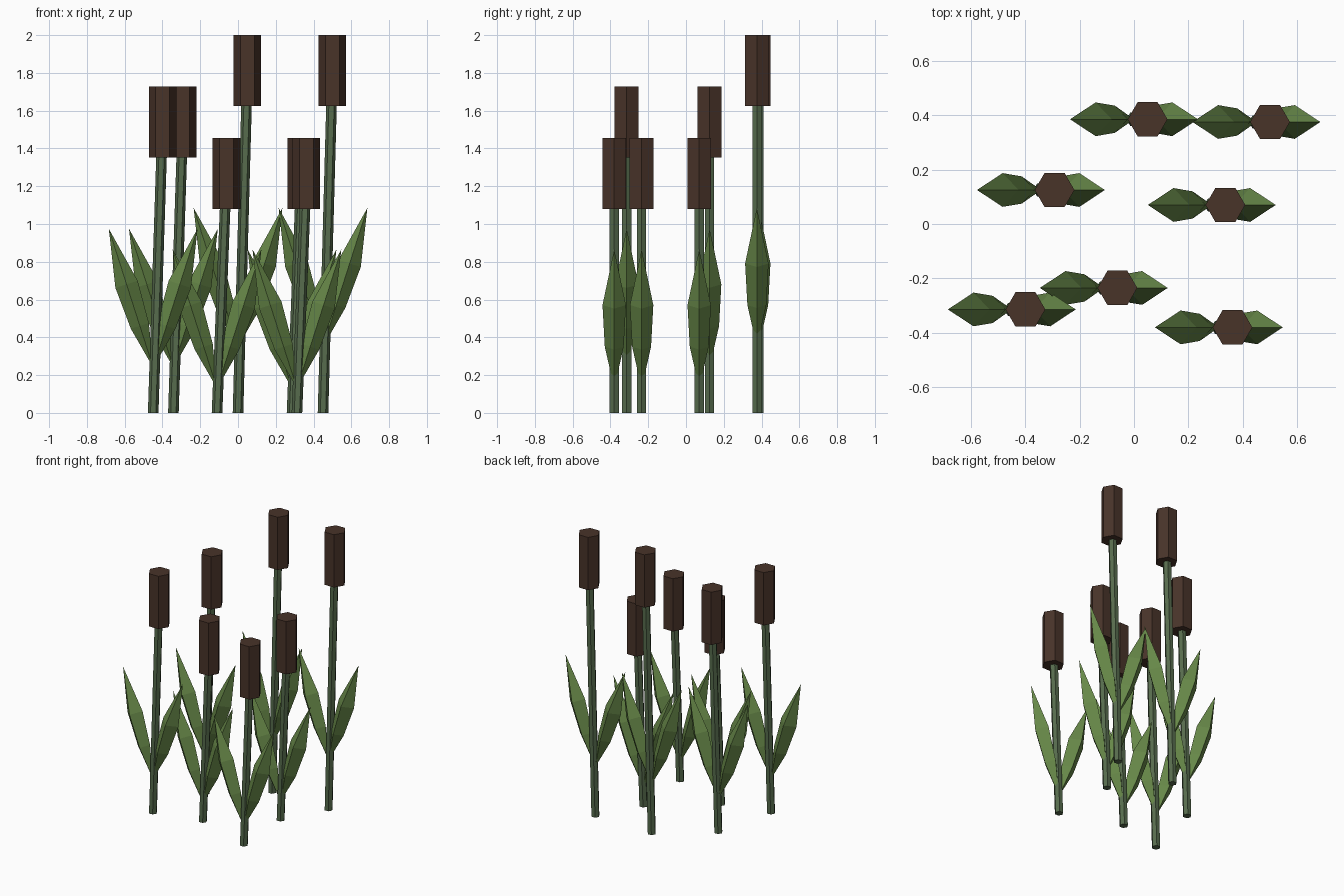
import bpy, bmesh, math
from mathutils import Vector

if "Cube" in bpy.data.objects:
    bpy.data.objects.remove(bpy.data.objects["Cube"])


def material(name, rgb):
    m = bpy.data.materials.new(name)
    m.diffuse_color = (*rgb, 1)
    m.use_nodes = True
    m.node_tree.nodes["Principled BSDF"].inputs["Base Color"].default_value = m.diffuse_color
    return m


BROWN = material("seed_brown", (0.065, 0.033, 0.022))
STEM = material("stem_green", (0.095, 0.150, 0.075))
LEAF = material("leaf_green", (0.135, 0.245, 0.065))


def loft(name, stations, sides, mat):
    """Skin rings of (centre, radius, u axis, v axis); radius 0 makes a point."""
    bm = bmesh.new()
    rings = []
    for c, r, u, v in stations:
        if r == 0:
            rings.append([bm.verts.new(c)] * sides)
            continue
        angles = [2 * math.pi * i / sides for i in range(sides)]
        rings.append([bm.verts.new(c + r * (math.cos(a) * u + math.sin(a) * v)) for a in angles])
    for a, b in zip(rings, rings[1:]):
        for i in range(sides):
            j = (i + 1) % sides
            bm.faces.new(list(dict.fromkeys((a[i], a[j], b[j], b[i]))))
    for ring in (rings[0], rings[-1]):
        if ring[0] is not ring[1]:
            bm.faces.new(ring)
    bmesh.ops.recalc_face_normals(bm, faces=bm.faces)
    mesh = bpy.data.meshes.new(name)
    bm.to_mesh(mesh)
    bm.free()
    mesh.materials.append(mat)
    obj = bpy.data.objects.new(name, mesh)
    bpy.context.collection.objects.link(obj)


X, Y = Vector((1, 0, 0)), Vector((0, 1, 0))
LEAN, HEAD_H = 0.05, 0.375


def cattail(n, x, y, top):
    # leaning hexagonal stem, ending inside the seed head
    stem_top = Vector((x + LEAN, y, top - HEAD_H / 2))
    loft(f"stem_{n}", [(Vector((x, y, 0)), 0.028, X, Y), (stem_top, 0.028, X, Y)], 6, STEM)
    # upright hexagonal seed head
    loft(f"seed_head_{n}", [(Vector((x + LEAN, y, z)), 0.073, X, Y)
                            for z in (top - HEAD_H, top)], 6, BROWN)
    # two mirrored four-sided leaves
    tip_z = 0.865 + (top - 1.455) * 0.404
    for side, label in ((-1, "left"), (1, "right")):
        base = Vector((x, y, tip_z - 0.735))
        tip = Vector((x + side * 0.235, y, tip_z))
        across = (tip - base).normalized().cross(Y)
        loft(f"leaf_{label}_{n}", [(base.lerp(tip, t), r, across, Y) for t, r in
                                   ((0, 0), (0.3, 0.05), (0.6, 0.062), (1, 0))], 4, LEAF)


# base x, y and top height of each plant
PLANTS = [(0.0, 0.385, 2.0), (0.45, 0.375, 2.0), (-0.342, 0.125, 1.727),
          (0.286, 0.07, 1.455), (-0.111, -0.235, 1.455),
          (-0.449, -0.314, 1.727), (0.312, -0.38, 1.455)]
for n, p in enumerate(PLANTS, 1):
    cattail(n, *p)
